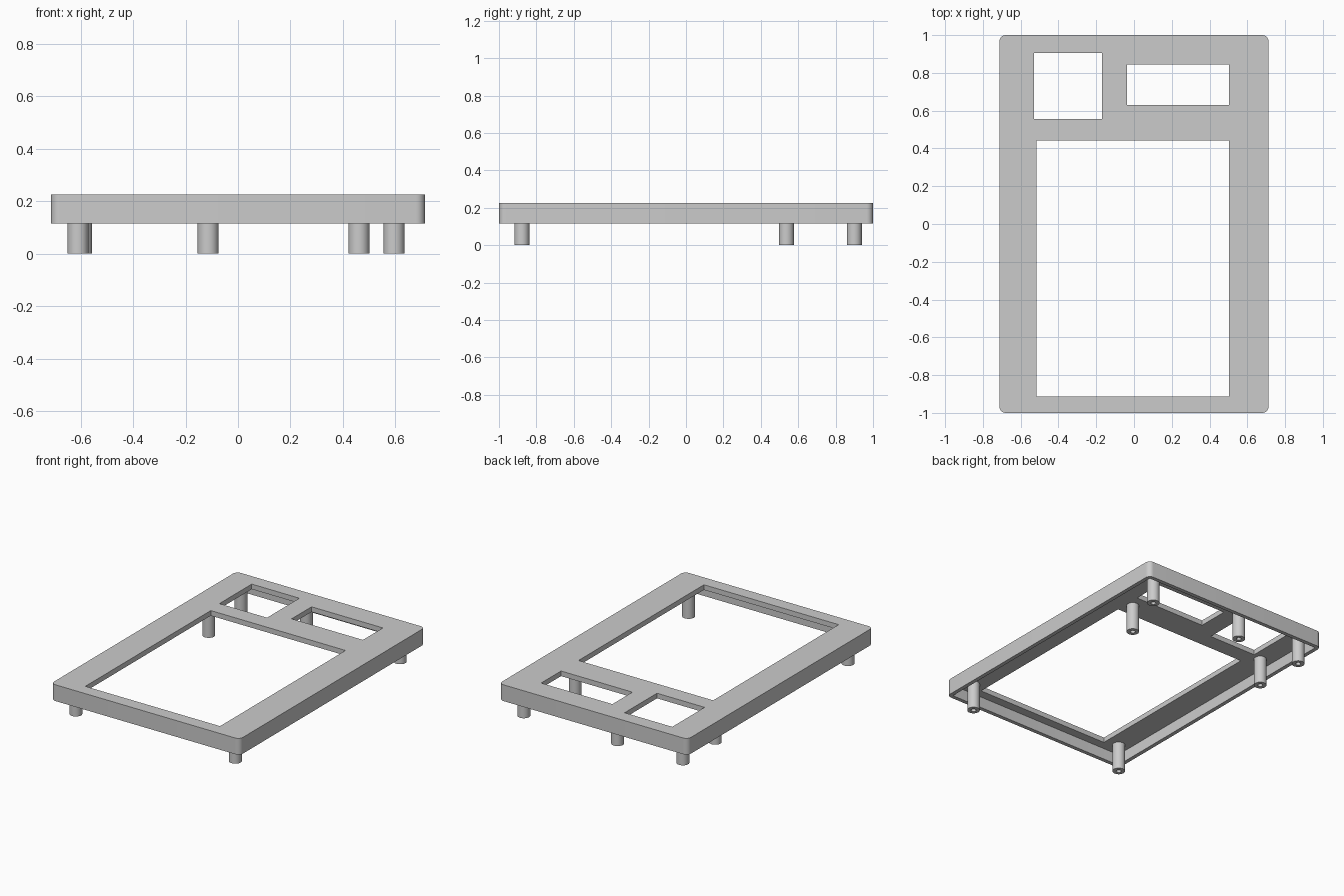
import bpy, bmesh, math

cube = bpy.data.objects.get("Cube")
if cube:
    bpy.data.objects.remove(cube, do_unlink=True)

grey = bpy.data.materials.new("plain grey")
grey.use_nodes = True
grey.diffuse_color = (0.6, 0.6, 0.6, 1)
grey.node_tree.nodes["Principled BSDF"].inputs["Base Color"].default_value = (0.6, 0.6, 0.6, 1)

BOTTOM, TOP = 0.115, 0.226
PLATE, WALL = 0.035, 0.027
HALF_X, HALF_Y, CORNER = 0.713, 1.0, 0.035


def finish(name, bm):
    bmesh.ops.recalc_face_normals(bm, faces=bm.faces)
    mesh = bpy.data.meshes.new(name)
    bm.to_mesh(mesh)
    bm.free()
    mesh.materials.append(grey)
    obj = bpy.data.objects.new(name, mesh)
    bpy.context.collection.objects.link(obj)
    return obj


def block(name, x0, x1, y0, y1, z0, z1, radius=0.0, steps=8):
    """Upright box whose vertical corners may be rounded."""
    bm = bmesh.new()
    corners = [(x1, y1, 0), (x0, y1, 90), (x0, y0, 180), (x1, y0, 270)]
    ring = []
    for x, y, start in corners:
        cx = x - math.copysign(radius, x - (x0 + x1) / 2)
        cy = y - math.copysign(radius, y - (y0 + y1) / 2)
        for i in range(steps + 1 if radius else 1):
            a = math.radians(start + 90 * i / steps)
            ring.append(bm.verts.new((cx + radius * math.cos(a), cy + radius * math.sin(a), z0)))
    base = bm.faces.new(ring)
    top = bmesh.ops.extrude_face_region(bm, geom=[base])["geom"]
    moved = [v for v in top if isinstance(v, bmesh.types.BMVert)]
    bmesh.ops.translate(bm, verts=moved, vec=(0, 0, z1 - z0))
    return finish(name, bm)


def cut(target, cutter):
    cutter.hide_render = True
    mod = target.modifiers.new("cut", 'BOOLEAN')
    mod.operation, mod.solver, mod.object = 'DIFFERENCE', 'EXACT', cutter
    bpy.context.view_layer.objects.active = target
    bpy.ops.object.modifier_apply(modifier=mod.name)
    bpy.data.objects.remove(cutter, do_unlink=True)


def smooth(obj):
    bpy.ops.object.select_all(action='DESELECT')
    obj.select_set(True)
    bpy.context.view_layer.objects.active = obj
    bpy.ops.object.shade_smooth_by_angle(angle=math.radians(30))


# Cover: a shallow open-bottomed tray
cover = block("cover", -HALF_X, HALF_X, -HALF_Y, HALF_Y, BOTTOM, TOP, CORNER)
cut(cover, block("cavity", -HALF_X + WALL, HALF_X - WALL, -HALF_Y + WALL, HALF_Y - WALL,
                 BOTTOM - 0.1, TOP - PLATE, CORNER - WALL))

# Screen opening and the two small windows
openings = [(-0.515, 0.503, -0.912, 0.442),
            (-0.53, -0.17, 0.556, 0.905),
            (-0.036, 0.503, 0.63, 0.845)]
for bounds in openings:
    cut(cover, block("opening", *bounds, 0.0, TOP + 0.1))
smooth(cover)


# Mounting posts: turned from a profile, with a blind screw hole
def post(name, x, y, radius=0.04, hole=0.016, depth=0.14):
    bm = bmesh.new()
    profile = [(radius, TOP - PLATE + 0.005), (radius, 0), (hole, 0), (hole, depth), (0, depth)]
    verts = [bm.verts.new((r, 0, z)) for r, z in profile]
    edges = [bm.edges.new(pair) for pair in zip(verts, verts[1:])]
    bmesh.ops.spin(bm, geom=verts + edges, cent=(0, 0, 0), axis=(0, 0, 1),
                   angle=math.tau, steps=32, use_merge=True)
    bmesh.ops.remove_doubles(bm, verts=bm.verts, dist=0.0001)
    bmesh.ops.holes_fill(bm, edges=[e for e in bm.edges if e.is_boundary])
    obj = finish(name, bm)
    obj.location = (x, y, 0)
    smooth(obj)


posts = {"front_right_post": (-0.61, -0.878), "front_left_post": (0.595, -0.878),
         "middle_right_post": (-0.597, 0.537), "middle_left_post": (0.461, 0.537),
         "back_right_post": (-0.607, 0.9), "back_centre_post": (-0.114, 0.9),
         "back_left_post": (0.595, 0.9)}
for name, (x, y) in posts.items():
    post(name, x, y)
